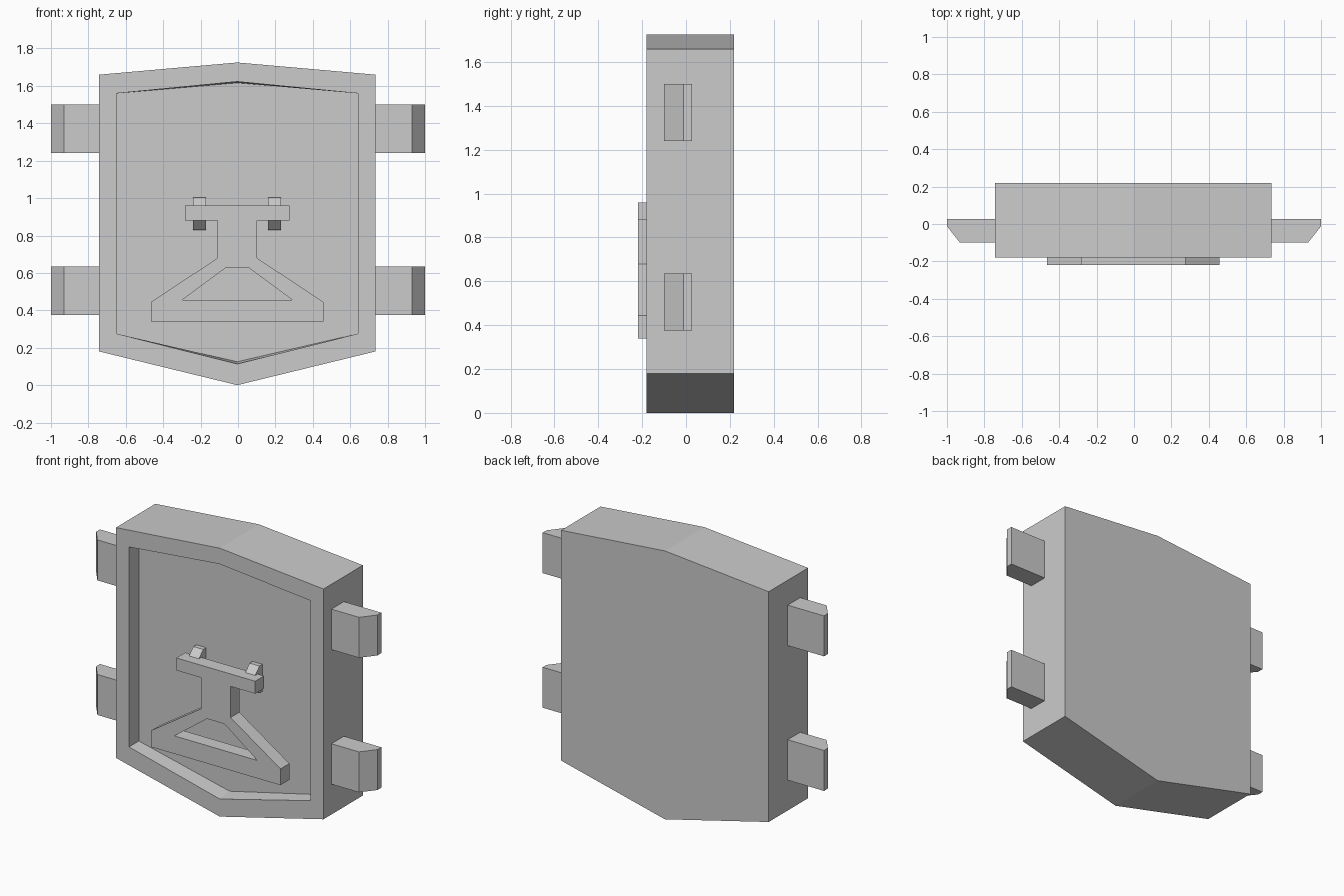
import bpy, bmesh, math
from mathutils import Vector

if "Cube" in bpy.data.objects:
    bpy.data.objects.remove(bpy.data.objects["Cube"], do_unlink=True)

SHIFT = -0.004  # body, recess and handle sit a hair off centre

grey = bpy.data.materials.new("plain grey")
grey.use_nodes = True
grey.diffuse_color = (0.6, 0.6, 0.6, 1)
grey.node_tree.nodes["Principled BSDF"].inputs["Base Color"].default_value = (0.6, 0.6, 0.6, 1)


def finish(bm, name):
    bmesh.ops.recalc_face_normals(bm, faces=bm.faces)
    mesh = bpy.data.meshes.new(name)
    bm.to_mesh(mesh)
    bm.free()
    mesh.materials.append(grey)
    obj = bpy.data.objects.new(name, mesh)
    bpy.context.collection.objects.link(obj)
    return obj


def loft(name, rings):
    """Join equal point rings with quads and cap both ends."""
    bm = bmesh.new()
    loops = [[bm.verts.new(p) for p in ring] for ring in rings]
    n = len(loops[0])
    for a, b in zip(loops, loops[1:]):
        for i in range(n):
            j = (i + 1) % n
            bm.faces.new((a[i], a[j], b[j], b[i]))
    bm.faces.new(loops[0])
    bm.faces.new(loops[-1])
    return finish(bm, name)


def mirrored(half):
    """Complete a right-hand (x, z) outline with its mirror image."""
    return half + [(-x, z) for x, z in reversed(half) if x > 0]


def shield(y, half_width, bottom, low, high, top):
    pts = [(0, bottom), (half_width, low), (half_width, high), (0, top),
           (-half_width, high), (-half_width, low)]
    return [(x + SHIFT, y, z) for x, z in pts]


# Door slab with recessed front panel
loft("door_body", [
    shield(0.22, 0.738, 0, 0.18, 1.66, 1.725),
    shield(-0.18, 0.738, 0, 0.18, 1.66, 1.725),
    shield(-0.18, 0.645, 0.113, 0.275, 1.56, 1.623),
    shield(-0.08, 0.645, 0.125, 0.275, 1.56, 1.616),
])

# Side lugs with chamfered front corners
lug = [(0.72, -0.1), (0.93, -0.1), (1, -0.012), (1, 0.027), (0.72, 0.027)]
for side, sign in (("left", 1), ("right", -1)):
    for level, low in (("lower", 0.375), ("upper", 1.24)):
        loft(f"{side}_{level}_lug",
             [[(sign * x, y, z) for x, y in lug] for z in (low, low + 0.26)])

# Handle: crossbar, neck and splayed foot with an open window
outline = mirrored([(0.46, 0.34), (0.46, 0.445), (0.105, 0.68), (0.105, 0.88),
                    (0.28, 0.88), (0.28, 0.96)])
window = mirrored([(0.295, 0.455), (0.062, 0.627)])
bm = bmesh.new()
edges = []
for loop in (outline, window):
    vs = [bm.verts.new((x + SHIFT, -0.22, z)) for x, z in loop]
    edges += [bm.edges.new((vs[i - 1], vs[i])) for i in range(len(vs))]
bmesh.ops.triangle_fill(bm, edges=edges, use_beauty=True, normal=(0, -1, 0))
grown = bmesh.ops.extrude_face_region(bm, geom=bm.faces[:], use_keep_orig=True)
bmesh.ops.translate(bm, vec=Vector((0, 0.09, 0)),
                    verts=[g for g in grown["geom"] if isinstance(g, bmesh.types.BMVert)])
finish(bm, "handle")

# Brackets holding the crossbar to the panel
bracket = [(-0.075, 1.003), (-0.11, 1.003), (-0.16, 0.955),
           (-0.16, 0.88), (-0.11, 0.83), (-0.075, 0.83)]
for side, x in (("left", 0.195), ("right", -0.205)):
    loft(f"{side}_bracket",
         [[(px, y, z) for y, z in bracket] for px in (x - 0.035, x + 0.035)])
